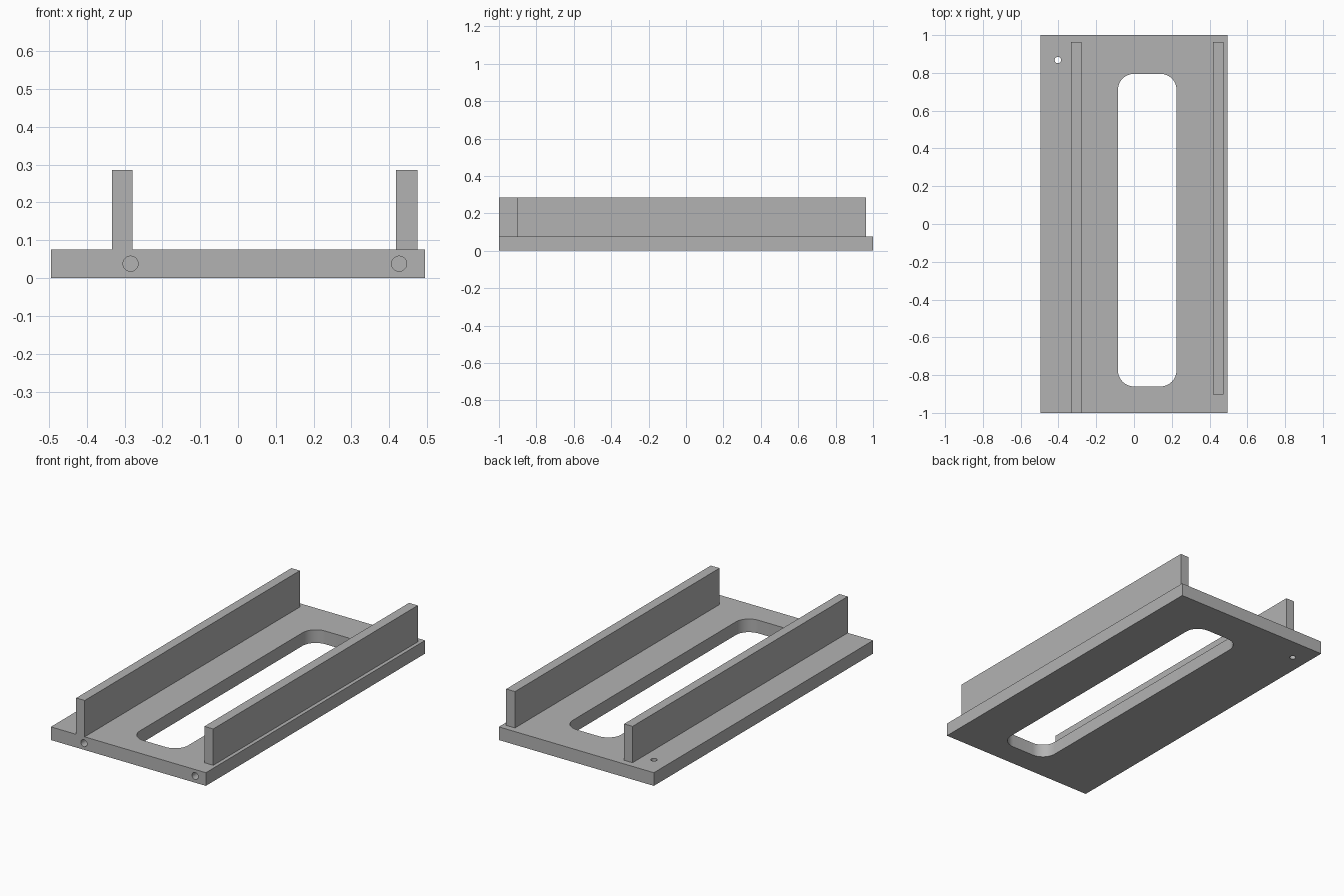
import bpy
import bmesh
import math
from mathutils import Matrix, Vector

if "Cube" in bpy.data.objects:
    bpy.data.objects.remove(bpy.data.objects["Cube"], do_unlink=True)

THICK = 0.076   # plate thickness
TOP = 0.286     # rail top

grey = bpy.data.materials.new("plain grey")
grey.use_nodes = True
colour = (0.45, 0.45, 0.45, 1)
grey.diffuse_color = colour
grey.node_tree.nodes["Principled BSDF"].inputs["Base Color"].default_value = colour


def finish(name, bm):
    mesh = bpy.data.meshes.new(name)
    bmesh.ops.recalc_face_normals(bm, faces=bm.faces)
    bm.to_mesh(mesh)
    bm.free()
    mesh.materials.append(grey)
    obj = bpy.data.objects.new(name, mesh)
    bpy.context.collection.objects.link(obj)
    return obj


def box(name, low, high):
    low, high = Vector(low), Vector(high)
    bm = bmesh.new()
    bmesh.ops.create_cube(bm, size=1)
    bmesh.ops.scale(bm, vec=high - low, verts=bm.verts)
    bmesh.ops.translate(bm, vec=(low + high) / 2, verts=bm.verts)
    return finish(name, bm)


def rounded_slot(name, x0, x1, y0, y1, radius, steps=12):
    bm = bmesh.new()
    corners = [(x1, y1, -1, -1), (x0, y1, 1, -1), (x0, y0, 1, 1), (x1, y0, -1, 1)]
    verts = []
    for quarter, (x, y, sx, sy) in enumerate(corners):
        for i in range(steps + 1):
            a = (quarter + i / steps) * math.pi / 2
            verts.append(bm.verts.new((x + radius * (sx + math.cos(a)),
                                       y + radius * (sy + math.sin(a)), -THICK)))
    face = bm.faces.new(verts)
    new = bmesh.ops.extrude_face_region(bm, geom=[face])["geom"]
    bmesh.ops.translate(bm, vec=(0, 0, 3 * THICK),
                        verts=[v for v in new if isinstance(v, bmesh.types.BMVert)])
    return finish(name, bm)


def drill(name, centre, radius, length, along_y=False):
    turn = Matrix.Rotation(math.pi / 2 if along_y else 0, 4, "X")
    bm = bmesh.new()
    bmesh.ops.create_cone(bm, cap_ends=True, segments=32, radius1=radius,
                          radius2=radius, depth=length,
                          matrix=Matrix.Translation(centre) @ turn)
    return finish(name, bm)


# Base plate with its slot, vertical pin hole and two blind front holes
plate = box("base_plate", (-0.495, -1, 0), (0.495, 1, THICK))
cutters = [
    rounded_slot("slot_cutter", -0.085, 0.225, -0.86, 0.795, 0.085),
    drill("pin_hole_cutter", (-0.403, 0.868, THICK / 2), 0.017, 3 * THICK),
]
for x in (-0.284, 0.426):
    cutters.append(drill("front_hole_cutter", (x, -1, THICK / 2), 0.02, 0.2, True))

bpy.context.view_layer.objects.active = plate
for cutter in cutters:
    cut = plate.modifiers.new(cutter.name, "BOOLEAN")
    cut.operation = "DIFFERENCE"
    cut.solver = "EXACT"
    cut.object = cutter
    bpy.ops.object.modifier_apply(modifier=cut.name)
    bpy.data.objects.remove(cutter, do_unlink=True)

# Smooth the curved walls, keep the edges crisp
bpy.ops.object.select_all(action="DESELECT")
plate.select_set(True)
bpy.ops.object.shade_smooth_by_angle(angle=math.radians(30))

# Upright rails: the right one starts flush with the front, the left one further back
box("right_rail", (-0.333, -1, THICK), (-0.279, 0.963, TOP))
box("left_rail", (0.418, -0.903, THICK), (0.474, 0.963, TOP))
